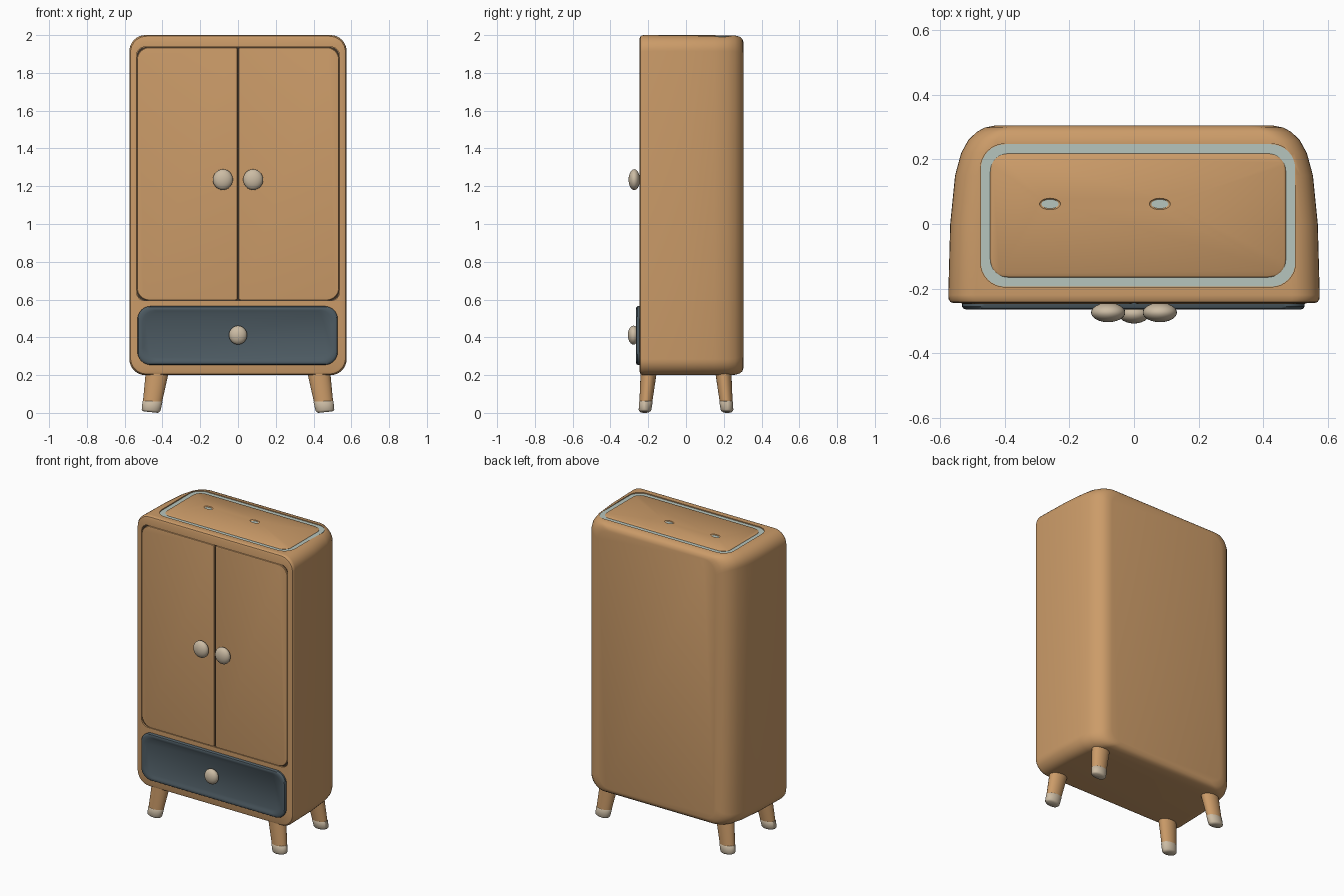
import bpy, bmesh, math
from mathutils import Vector

cube = bpy.data.objects.get("Cube")
if cube:
    bpy.data.objects.remove(cube, do_unlink=True)


def material(name, rgb):
    m = bpy.data.materials.new(name)
    m.use_nodes = True
    m.diffuse_color = (*rgb, 1)
    bsdf = m.node_tree.nodes["Principled BSDF"]
    bsdf.inputs["Base Color"].default_value = (*rgb, 1)
    bsdf.inputs["Roughness"].default_value = 0.7
    return m


wood = material("warm wood", (0.60, 0.33, 0.14))
slate = material("slate blue", (0.075, 0.105, 0.125))
cream = material("cream", (0.60, 0.50, 0.37))
trim = material("pale trim", (0.47, 0.56, 0.51))
gap = material("dark gap", (0.06, 0.04, 0.025))


def loft(name, rings, mat):
    """Skin a list of equal-length rings and cap both ends."""
    bm = bmesh.new()
    vs = [[bm.verts.new(p) for p in ring] for ring in rings]
    n = len(vs[0])
    for a, b in zip(vs, vs[1:]):
        for i in range(n):
            j = (i + 1) % n
            bm.faces.new((a[i], a[j], b[j], b[i]))
    bm.faces.new(vs[0])
    bm.faces.new(vs[-1])
    bmesh.ops.recalc_face_normals(bm, faces=bm.faces)
    me = bpy.data.meshes.new(name)
    bm.to_mesh(me)
    bm.free()
    me.materials.append(mat)
    ob = bpy.data.objects.new(name, me)
    bpy.context.collection.objects.link(ob)
    return ob


def outline(box, radii, du=0.0, dv=0.0, steps=8):
    """Rounded rectangle; radii run from top right, anticlockwise."""
    u0, u1, v0, v1 = box
    u0, u1, v0, v1 = u0 + du, u1 - du, v0 + dv, v1 - dv
    corners = [(u1, v1, -1, -1), (u0, v1, 1, -1), (u0, v0, 1, 1), (u1, v0, -1, 1)]
    pts = []
    for k, (u, v, su, sv) in enumerate(corners):
        r = radii[k]
        for s in range(steps + 1):
            t = math.pi / 2 * (k + s / steps)
            pts.append((u + r * (su + math.cos(t)), v + r * (sv + math.sin(t))))
    return pts


def front_panel(name, box, radii, stations, mat):
    """Stations are (y, side inset, top and bottom inset)."""
    return loft(name, [[(u, y, v) for u, v in outline(box, radii, a, b)]
                       for y, a, b in stations], mat)


def top_panel(name, box, r, stations, mat):
    """Stations are (z, inset)."""
    return loft(name, [[(u, v, z) for u, v in outline(box, [r] * 4, a, a)]
                       for z, a in stations], mat)


def activate(ob):
    bpy.ops.object.select_all(action='DESELECT')
    ob.select_set(True)
    bpy.context.view_layer.objects.active = ob


def smooth(ob, angle=35):
    activate(ob)
    bpy.ops.object.shade_smooth_by_angle(angle=math.radians(angle))


def cut(ob, cutter):
    mod = ob.modifiers.new("cut", 'BOOLEAN')
    mod.operation = 'DIFFERENCE'
    mod.solver = 'EXACT'
    mod.object = cutter
    cutter.hide_render = True
    activate(ob)
    bpy.ops.object.modifier_apply(modifier=mod.name)
    bpy.data.objects.remove(cutter, do_unlink=True)


def ball(name, centre, radii, mat):
    bm = bmesh.new()
    bmesh.ops.create_uvsphere(bm, u_segments=24, v_segments=14, radius=1)
    for v in bm.verts:
        v.co = Vector(c + r * p for c, r, p in zip(centre, radii, v.co))
    me = bpy.data.meshes.new(name)
    bm.to_mesh(me)
    bm.free()
    me.materials.append(mat)
    ob = bpy.data.objects.new(name, me)
    bpy.context.collection.objects.link(ob)
    return ob


# Cabinet body: crisp front rim, sides tapering to a soft back
FRONT, BACK = -0.245, 0.305
body = front_panel("cabinet_body", (-0.575, 0.575, 0.2, 2.0), [0.085] * 4, [
    (FRONT, 0.016, 0.016), (-0.241, 0.006, 0.006), (-0.232, 0.001, 0.001),
    (-0.22, 0, 0), (0, 0.006, 0), (0.15, 0.021, 0), (0.22, 0.04, 0),
    (0.26, 0.062, 0.002), (0.285, 0.088, 0.009), (0.298, 0.112, 0.02),
    (BACK, 0.145, 0.04)], wood)

# Shallow recesses for the doors and the top panel
door_box = (-0.537, 0.537, 0.594, 1.937)
top_box = (-0.475, 0.5, -0.195, 0.248)
cut(body, front_panel("door_cutter", door_box, [0.045] * 4,
                      [(-0.3, 0, 0), (-0.233, 0, 0)], wood))
cut(body, top_panel("top_cutter", top_box, 0.075, [(1.99, 0), (2.1, 0)], wood))
smooth(body)

# Dark shadow gap behind the doors
front_panel("door_gap", door_box, [0.045] * 4,
            [(-0.236, 0.001, 0.001), (-0.23, 0.001, 0.001)], gap)

# Pair of doors with rounded outer corners
for side, s in (("left", 1), ("right", -1)):
    u = sorted((s * 0.003, s * 0.535))
    big, small = 0.065, 0.012
    radii = [big, small, small, big] if s > 0 else [small, big, big, small]
    door = front_panel(side + "_door", (*u, 0.596, 1.935), radii,
                       [(-0.231, 0, 0), (-0.243, 0, 0), (-0.246, 0.002, 0.002),
                        (-0.247, 0.006, 0.006)], wood)
    smooth(door)

# Drawer front with a slightly sunken middle
drawer = front_panel("drawer_front", (-0.532, 0.528, 0.254, 0.565), [0.07] * 4, [
    (-0.235, 0, 0), (-0.256, 0, 0), (-0.262, 0.004, 0.004), (-0.264, 0.01, 0.01),
    (-0.264, 0.026, 0.022), (-0.258, 0.036, 0.03)], slate)
smooth(drawer)

# Top: pale trim in the groove, wooden panel with two dimples
top_panel("top_trim", top_box, 0.075, [(1.987, 0.001), (1.994, 0.001)], trim)
panel = top_panel("top_panel", top_box, 0.055,
                  [(1.985, 0.03), (1.995, 0.03), (1.999, 0.034)], wood)
for x in (-0.26, 0.08):
    cut(panel, ball("dimple_cutter", (x, 0.062, 2.0), (0.033, 0.018, 0.01), wood))
smooth(panel, 50)

# Round knobs on short stems
for name, x, z, r, y in (("left_door_knob", 0.08, 1.235, 0.053, -0.274),
                         ("right_door_knob", -0.08, 1.235, 0.053, -0.274),
                         ("drawer_knob", 0, 0.412, 0.048, -0.278)):
    smooth(ball(name, (x, y, z), (r, 0.03, r * 1.04), cream), 60)
    front_panel(name + "_stem", (x - 0.02, x + 0.02, z - 0.02, z + 0.02),
                [0.02] * 4, [(-0.235, 0, 0), (-0.27, 0, 0)], cream)


# Splayed oval legs with cream feet
def leg_ring(sx, sy, z, shrink=0.0, tilt=0.0):
    t = z / 0.2
    cx, cy = 0.462 - 0.032 * t, 0.218 - 0.019 * t
    rx, ry = 0.047 + 0.013 * t - shrink, 0.031 + 0.011 * t - shrink
    ring = []
    for i in range(24):
        a = math.tau * i / 24
        ring.append((sx * (cx + rx * math.cos(a)), sy * (cy + ry * math.sin(a)),
                     z + tilt * (1 + math.cos(a))))
    return ring


for sx, side in ((1, "left"), (-1, "right")):
    for sy, end in ((-1, "front"), (1, "back")):
        label = end + "_" + side
        leg = loft(label + "_leg", [leg_ring(sx, sy, z) for z in (0.055, 0.15, 0.23)], wood)
        foot = loft(label + "_foot", [
            leg_ring(sx, sy, z, k, tilt) for z, k, tilt in
            ((0, 0.009, 0.004), (0.005, 0.002, 0.004), (0.012, -0.002, 0.003),
             (0.057, -0.002, 0.002), (0.064, 0.002, 0))], cream)
        smooth(leg)
        smooth(foot, 50)
